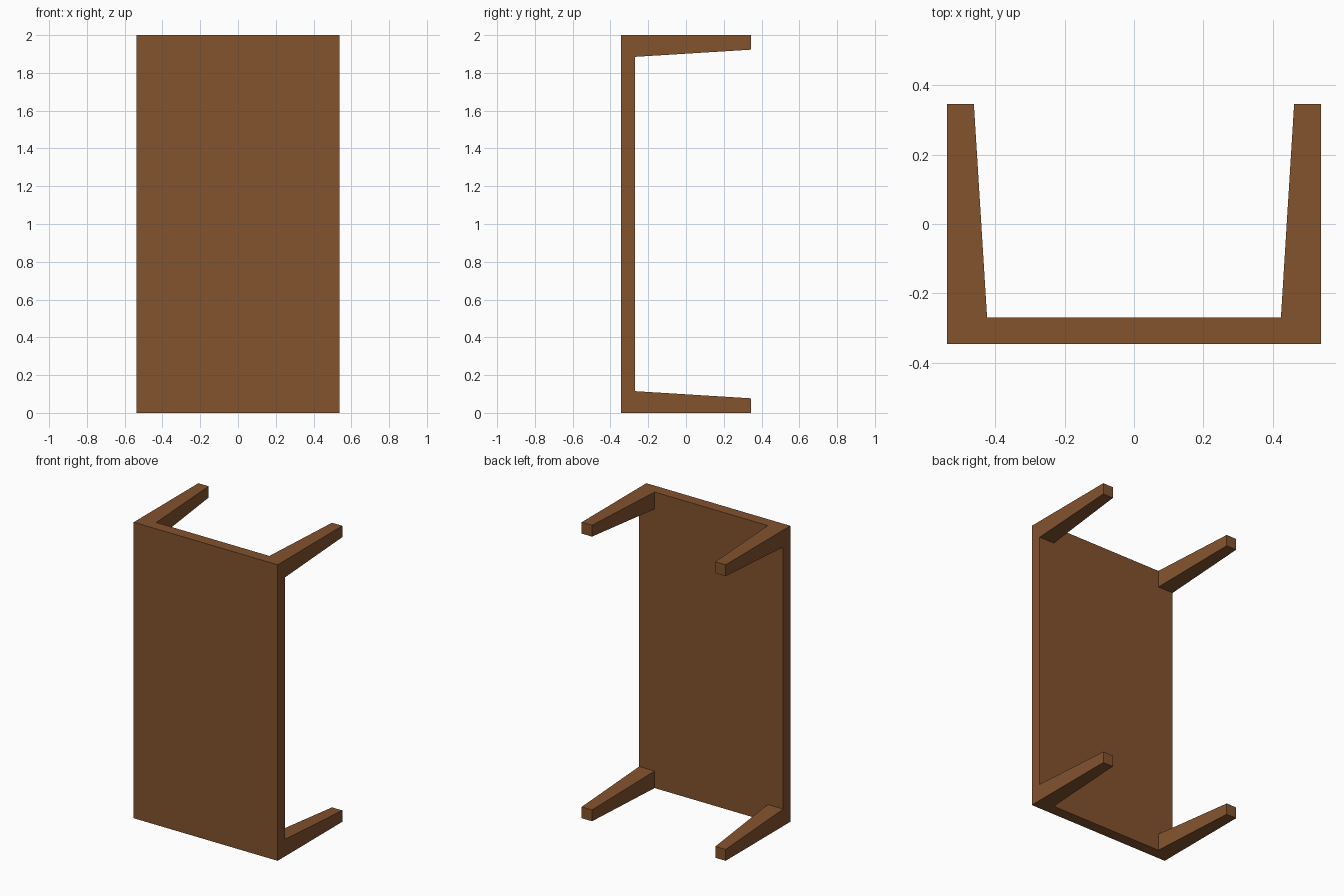
import bpy, bmesh
from mathutils import Vector

if "Cube" in bpy.data.objects:
    bpy.data.objects.remove(bpy.data.objects["Cube"])

HX, HEIGHT = 0.538, 2.0                  # half width, total height
FRONT, INNER, TIP = -0.345, -0.269, 0.345  # slab front, slab back, leg ends
ROOT, END = 0.115, 0.077                 # leg thickness at slab and at tip

wood = bpy.data.materials.new("brown wood")
wood.diffuse_color = (0.227, 0.085, 0.027, 1)
wood.use_nodes = True
wood.node_tree.nodes["Principled BSDF"].inputs["Base Color"].default_value = wood.diffuse_color

bm = bmesh.new()

# Slab: its back is split in a 3 x 3 grid so the legs grow out of the corners
xs = (-HX, -HX + ROOT, HX - ROOT, HX)
zs = (0, ROOT, HEIGHT - ROOT, HEIGHT)
grid = [[bm.verts.new((x, INNER, z)) for z in zs] for x in xs]
cells = {(i, j): bm.faces.new((grid[i][j], grid[i][j + 1],
                               grid[i + 1][j + 1], grid[i + 1][j]))
         for i in range(3) for j in range(3)}
out = bmesh.ops.extrude_face_region(bm, geom=list(cells.values()),
                                    use_keep_orig=True)
for v in out["geom"]:
    if isinstance(v, bmesh.types.BMVert):
        v.co.y = FRONT

# Four legs: extruded corners, tapering on the inner sides only
for i in (0, 2):
    for j in (0, 2):
        tip = bmesh.ops.extrude_discrete_faces(bm, faces=[cells[i, j]])["faces"][0]
        for v in tip.verts:
            v.co.y = TIP
            if abs(v.co.x) < HX - 0.01:
                v.co.x = (HX - END) * (1 if v.co.x > 0 else -1)
            if 0.01 < v.co.z < HEIGHT - 0.01:
                v.co.z = END if v.co.z < 1 else HEIGHT - END

bmesh.ops.remove_doubles(bm, verts=bm.verts, dist=0.0001)
bmesh.ops.recalc_face_normals(bm, faces=bm.faces)

mesh = bpy.data.meshes.new("table")
bm.to_mesh(mesh)
bm.free()
mesh.materials.append(wood)
table = bpy.data.objects.new("table", mesh)
bpy.context.collection.objects.link(table)
